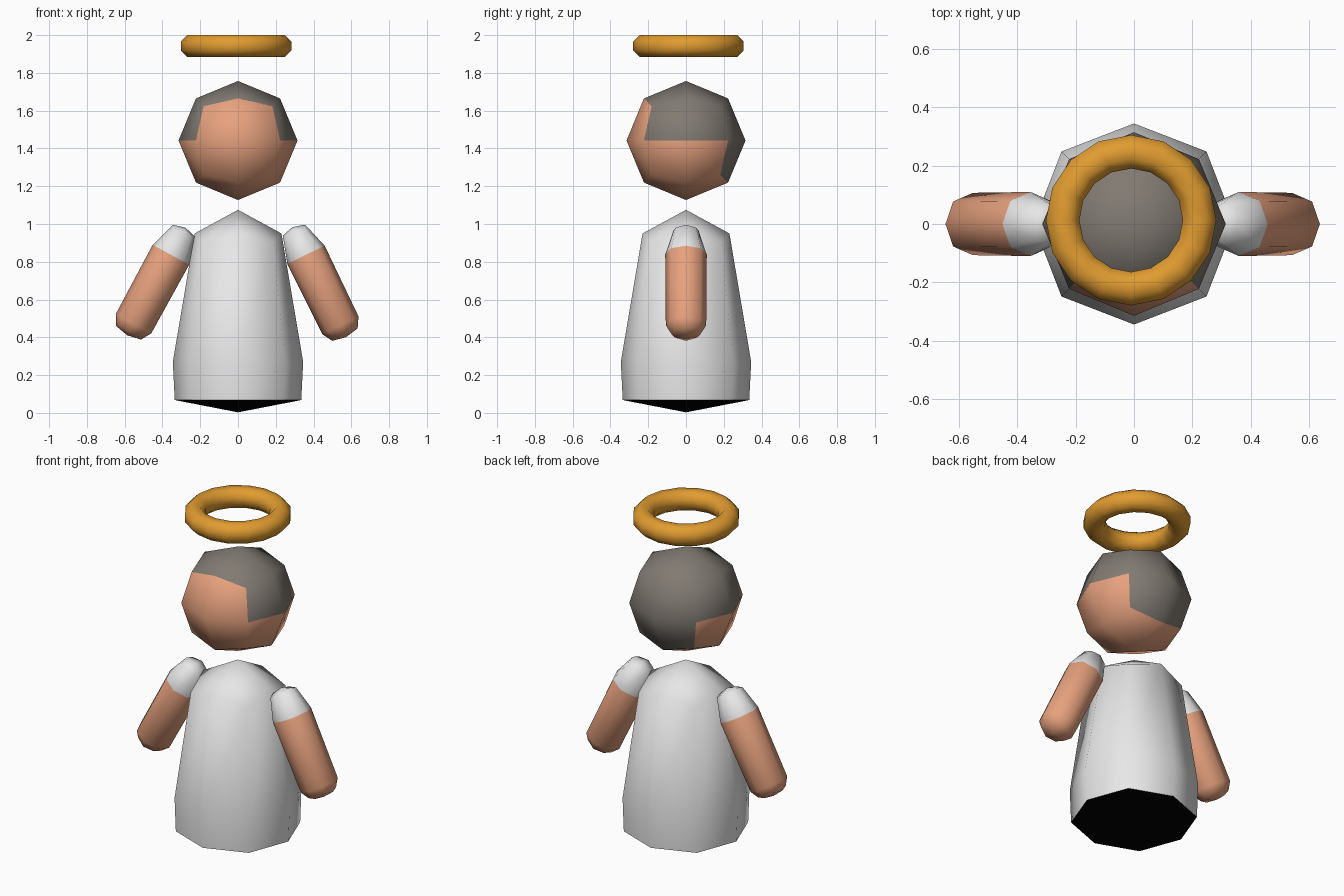
import bpy, bmesh, math
from mathutils import Matrix, Vector

if "Cube" in bpy.data.objects:
    bpy.data.objects.remove(bpy.data.objects["Cube"])


def material(name, rgb):
    m = bpy.data.materials.new(name)
    m.diffuse_color = (*rgb, 1)
    m.use_nodes = True
    m.node_tree.nodes["Principled BSDF"].inputs["Base Color"].default_value = m.diffuse_color
    return m


WHITE = material("robe white", (0.8, 0.8, 0.8))
SKIN = material("skin", (0.8, 0.36, 0.21))
HAIR = material("hair grey", (0.22, 0.195, 0.17))
GOLD = material("gold", (0.75, 0.33, 0.03))
BLACK = material("underside black", (0.0, 0.0, 0.0))


def finish(name, bm, mats, matrix=None, angle=60):
    bmesh.ops.recalc_face_normals(bm, faces=bm.faces[:])
    me = bpy.data.meshes.new(name)
    bm.to_mesh(me)
    bm.free()
    if matrix:
        me.transform(matrix)
    for m in mats:
        me.materials.append(m)
    ob = bpy.data.objects.new(name, me)
    bpy.context.collection.objects.link(ob)
    bpy.ops.object.select_all(action='DESELECT')
    ob.select_set(True)
    bpy.context.view_layer.objects.active = ob
    bpy.ops.object.shade_smooth_by_angle(angle=math.radians(angle))
    return ob


def loft(bottom, rings, top):
    """Eight-sided loft; a ring is (radius, z, diagonal radius, diagonal z).
    Each end is closed by four quads around a pole."""
    bm = bmesh.new()
    rows = []
    for r, z, rd, zd in rings:
        row = []
        for i in range(8):
            a = i * math.pi / 4
            rr, zz = (rd, zd) if i % 2 else (r, z)
            row.append(bm.verts.new((rr * math.cos(a), rr * math.sin(a), zz)))
        rows.append(row)
    for lo, hi in zip(rows, rows[1:]):
        for i in range(8):
            j = (i + 1) % 8
            bm.faces.new((lo[i], lo[j], hi[j], hi[i]))
    for row, z in ((rows[0], bottom), (rows[-1], top)):
        pole = bm.verts.new((0, 0, z))
        for i in range(0, 8, 2):
            bm.faces.new((pole, row[i], row[i + 1], row[(i + 2) % 8]))
    return bm


# Robe body with a black underside
bm = loft(0.003, [(0.335, 0.068, 0.345, 0.068),
                  (0.345, 0.27, 0.352, 0.27),
                  (0.23, 0.95, 0.262, 0.90)], 1.075)
for f in bm.faces:
    f.material_index = int(f.calc_center_median().z < 0.1)
finish("robe_body", bm, [WHITE, BLACK])

# Head: cube divided once and rounded; hair chosen by cube side
bm = bmesh.new()
bmesh.ops.create_cube(bm, size=2)
bmesh.ops.subdivide_edges(bm, edges=bm.edges[:], cuts=1, use_grid_fill=True)
for f in bm.faces:
    c = f.calc_center_median()
    is_top, is_back = c.z > 0.9, c.y > 0.9
    upper_side = abs(c.x) > 0.9 and c.z > 0
    f.material_index = int(is_top or is_back or upper_side)
for v in bm.verts:
    v.co = v.co.normalized() * 0.315
finish("head", bm, [SKIN, HAIR], Matrix.Translation((0, 0, 1.442)))

# Arms: white sleeve above the middle ring, skin below
for name, x, tilt in (("left_arm", -0.355, 28.5), ("right_arm", 0.36, -26)):
    bm = loft(-0.485, [(0.075, -0.47, 0.082, -0.46),
                       (0.107, -0.415, 0.109, -0.415),
                       (0.11, 0.0, 0.112, 0.0),
                       (0.066, 0.145, 0.076, 0.133)], 0.163)
    for f in bm.faces:
        f.material_index = int(f.calc_center_median().z > 0)
    place = Matrix.Translation((x, 0, 0.837)) @ Matrix.Rotation(math.radians(tilt), 4, 'Y')
    finish(name, bm, [SKIN, WHITE], place)

# Halo ring with an eight-sided section
bm = bmesh.new()
N, M, R, r = 16, 8, 0.235, 0.0622
grid = []
for i in range(N):
    a = 2 * math.pi * i / N
    row = []
    for j in range(M):
        b = 2 * math.pi * (j + 0.5) / M
        d = R + r * math.cos(b)
        row.append(bm.verts.new((d * math.cos(a), d * math.sin(a), r * math.sin(b))))
    grid.append(row)
for i in range(N):
    for j in range(M):
        p, q, k = grid[i], grid[(i + 1) % N], (j + 1) % M
        bm.faces.new((p[j], q[j], q[k], p[k]))
finish("halo", bm, [GOLD], Matrix.Translation((-0.01, 0.013, 1.9425)))
